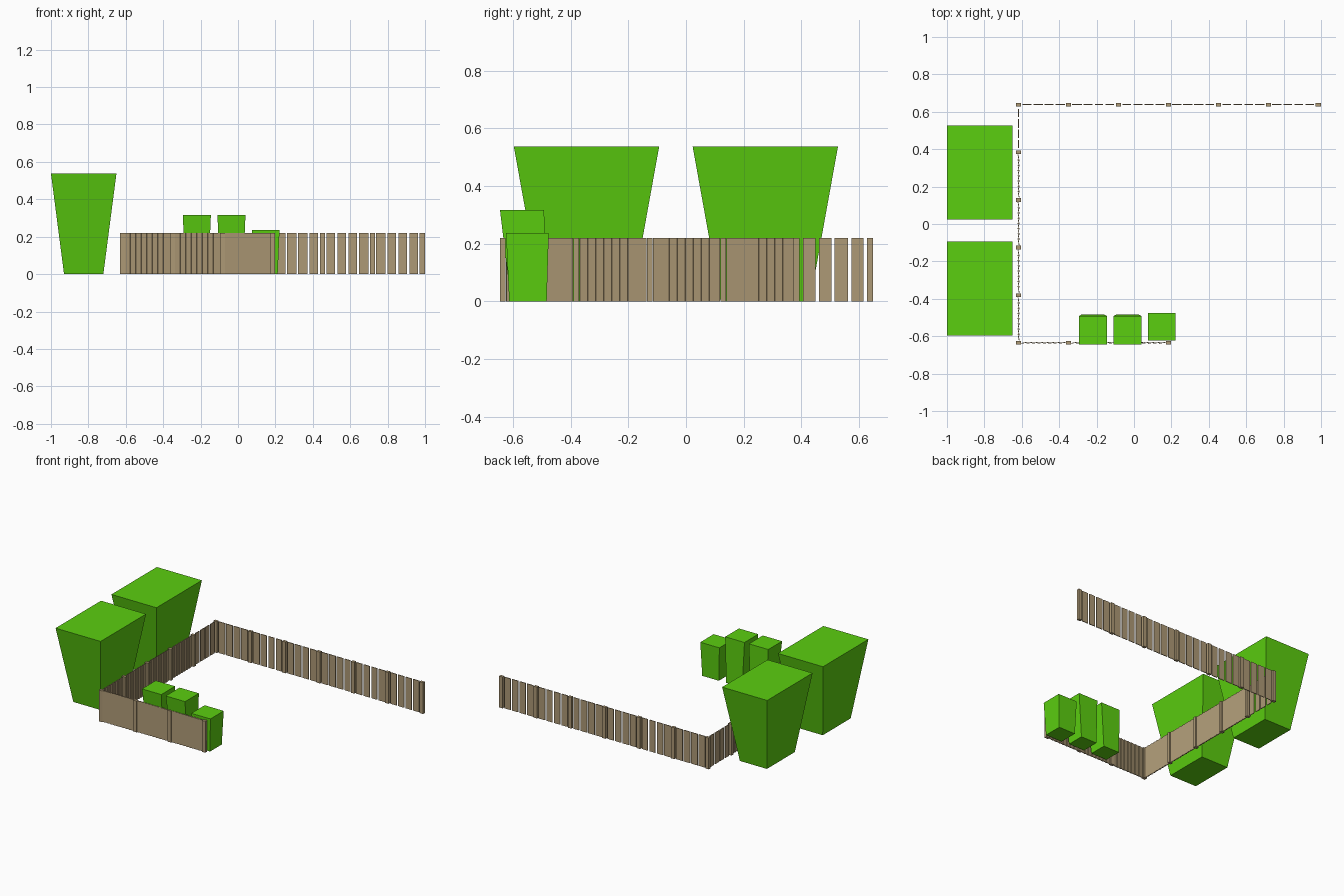
import bpy, bmesh, math, random
from mathutils import Matrix, Vector

if "Cube" in bpy.data.objects:
    bpy.data.objects.remove(bpy.data.objects["Cube"])

random.seed(4)


def material(name, rgb):
    m = bpy.data.materials.new(name)
    m.diffuse_color = (*rgb, 1)
    m.use_nodes = True
    m.node_tree.nodes["Principled BSDF"].inputs["Base Color"].default_value = m.diffuse_color
    return m


WOOD = material("weathered wood", (0.42, 0.32, 0.18))
LEAF = material("leaf green", (0.105, 0.62, 0.005))
H = 0.22


def finish(bm, name, mat):
    bmesh.ops.recalc_face_normals(bm, faces=bm.faces)
    me = bpy.data.meshes.new(name)
    bm.to_mesh(me)
    bm.free()
    me.materials.append(mat)
    ob = bpy.data.objects.new(name, me)
    bpy.context.collection.objects.link(ob)


def add_box(bm, x, y, size, angle=0):
    """Upright box standing on the ground, turned about z."""
    m = (Matrix.Translation((x, y, size[2] / 2)) @ Matrix.Rotation(angle, 4, 'Z')
         @ Matrix.Diagonal((*size, 1)))
    bmesh.ops.create_cube(bm, size=1, matrix=m)


def tapered_bush(name, bottom, top, height):
    """Block lofted between two rectangles given as (x0, x1, y0, y1)."""
    bm = bmesh.new()
    rings = []
    for (x0, x1, y0, y1), z in ((bottom, 0), (top, height)):
        rings.append([bm.verts.new((x, y, z)) for x, y in
                      ((x0, y0), (x1, y0), (x1, y1), (x0, y1))])
    low, high = rings
    bm.faces.new(low[::-1])
    bm.faces.new(high)
    for i in range(4):
        j = (i + 1) % 4
        bm.faces.new((low[i], low[j], high[j], high[i]))
    finish(bm, name, LEAF)


def planks(bm, a, b, overlapping):
    """Fill one bay between two posts with upright planks."""
    a, b = Vector(a), Vector(b)
    d = (b - a).normalized()
    angle = math.atan2(d.y, d.x)
    start, length = a + d * 0.016, (b - a).length - 0.032
    count = 8 if overlapping else 4
    pitch = length / count
    for i in range(count):
        p = start + d * pitch * (i + 0.5)
        if overlapping:      # slightly turned boards lapping each other
            add_box(bm, p.x, p.y, (pitch + 0.009, 0.004, H), angle + 0.18)
        else:                # flat boards with narrow uneven gaps
            width = pitch - random.uniform(0.007, 0.015)
            add_box(bm, p.x, p.y, (width, 0.005, H), angle)


# Fence: three runs of posts and boards
back = [(-0.617 + i * 0.267, 0.638) for i in range(7)]
left = [(-0.617, 0.638 - i * 0.2546) for i in range(6)]
front = [(-0.617 + i * 0.267, -0.635) for i in range(4)]
for name, run in (("back", back), ("left", left), ("front", front)):
    bm = bmesh.new()
    for i in range(len(run) - 1):
        lapped = name == "front" or (name == "left" and i > 0)
        planks(bm, run[i], run[i + 1], lapped)
    finish(bm, name + "_fence_boards", WOOD)

bm = bmesh.new()
for x, y in back + left[1:] + front[1:]:
    add_box(bm, x, y, (0.027, 0.02, H))
finish(bm, "fence_posts", WOOD)

# Large hedges outside the left fence
for name, cy in (("large_hedge_front", -0.345), ("large_hedge_back", 0.275)):
    tapered_bush(name, (-0.93, -0.72, cy - 0.155, cy + 0.155),
                 (-1.0, -0.65, cy - 0.252, cy + 0.252), 0.537)

# Small shrubs inside the front fence
for name, cx in (("shrub_left", -0.22), ("shrub_middle", -0.035)):
    tapered_bush(name, (cx - 0.062, cx + 0.062, -0.607, -0.485),
                 (cx - 0.075, cx + 0.075, -0.645, -0.492), 0.317)
tapered_bush("shrub_right", (0.083, 0.212, -0.613, -0.483),
             (0.074, 0.222, -0.624, -0.476), 0.236)
